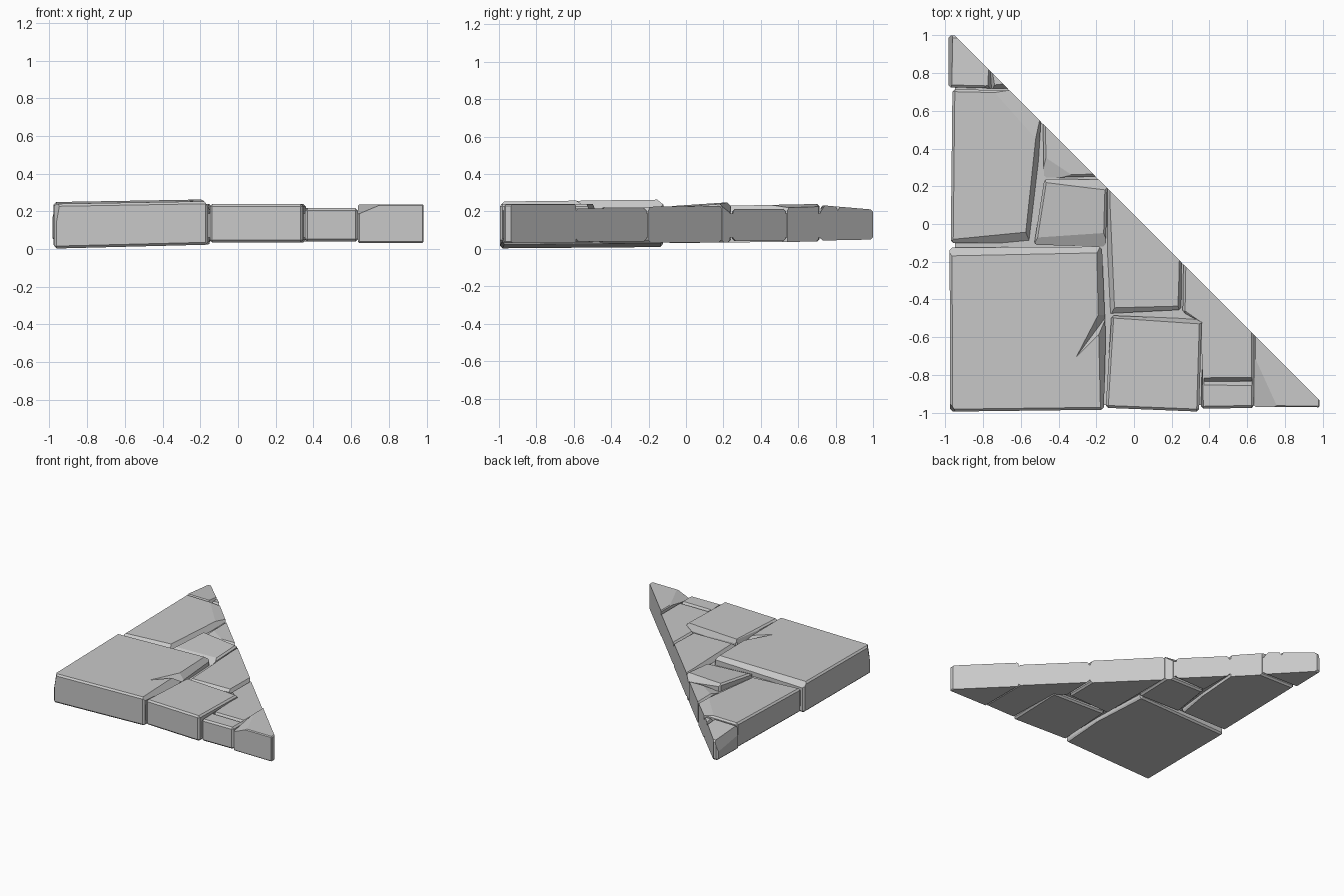
import bpy, bmesh
from mathutils import Vector

cube = bpy.data.objects.get("Cube")
if cube:
    bpy.data.objects.remove(cube)

stone = bpy.data.materials.new("pale_grey_stone")
stone.use_nodes = True
stone.diffuse_color = (0.58, 0.58, 0.58, 1)
stone.node_tree.nodes["Principled BSDF"].inputs["Base Color"].default_value = (0.58, 0.58, 0.58, 1)

DIAGONAL = Vector((1, 1, 0)).normalized()


def slice_off(bm, point, normal):
    """Remove everything beyond a plane and close the cut."""
    geom = bm.verts[:] + bm.edges[:] + bm.faces[:]
    bmesh.ops.bisect_plane(bm, geom=geom, plane_co=point, plane_no=normal, clear_outer=True)
    rim = [e for e in bm.edges if e.is_boundary]
    if rim:
        bmesh.ops.holes_fill(bm, edges=rim, sides=0)


def finish(bm, name):
    bmesh.ops.recalc_face_normals(bm, faces=bm.faces)
    mesh = bpy.data.meshes.new(name)
    bm.to_mesh(mesh)
    bm.free()
    mesh.materials.append(stone)
    obj = bpy.data.objects.new(name, mesh)
    bpy.context.collection.objects.link(obj)
    return obj


def slab(name, outline, top, bottom, chips=(), worn=0.013, line=0.05):
    """Tilted prism with worn edges, chipped, then cut along the diagonal."""
    bm = bmesh.new()
    rings = []
    for a, b, c in (bottom, top):
        rings.append([bm.verts.new((x, y, a + b * x + c * y)) for x, y in outline])
    low, high = rings
    bm.faces.new(low[::-1])
    bm.faces.new(high)
    for i in range(len(low)):
        j = (i + 1) % len(low)
        bm.faces.new((low[i], low[j], high[j], high[i]))
    center = sum((v.co for v in bm.verts), Vector()) / len(bm.verts)
    if worn:
        bmesh.ops.bevel(bm, geom=bm.edges[:], offset=worn, segments=1, affect='EDGES')
    for chip in chips:
        p, q, r = map(Vector, chip)
        n = (q - p).cross(r - p).normalized()
        slice_off(bm, p, n if n.dot(p - center) > 0 else -n)
    slice_off(bm, DIAGONAL * line / 2 ** 0.5, DIAGONAL)
    return finish(bm, name)


def crack(obj, start, end, start_width, end_width, surface, depth):
    """Cut a V-shaped groove into the top of a slab."""
    a, b = Vector(start), Vector(end)
    side = Vector((-(b - a).y, (b - a).x)).normalized()
    bm = bmesh.new()
    for p, w, d in ((a, start_width, depth * start_width / end_width), (b, end_width, depth)):
        for s in (-1, 1):
            for z in (surface, surface + 0.1):
                bm.verts.new((*(p + side * w * s), z))
        bm.verts.new((*p, surface - d))
    bmesh.ops.convex_hull(bm, input=bm.verts)
    cutter = finish(bm, "crack_cutter")
    cutter.hide_render = True
    mod = obj.modifiers.new("crack", 'BOOLEAN')
    mod.operation, mod.solver, mod.object = 'DIFFERENCE', 'EXACT', cutter
    graph = bpy.context.evaluated_depsgraph_get()
    obj.data = bpy.data.meshes.new_from_object(obj.evaluated_get(graph))
    obj.modifiers.clear()
    bpy.data.objects.remove(cutter)


# Mortar core showing at the bottom of the seams
slab("core", [(-.95, -.96), (.965, -.96), (.965, -.7), (-.7, .965), (-.95, .965)],
     (.19, 0, 0), (.062, 0, 0), worn=0, line=.046)

# Large corner slab
corner = slab("corner_slab", [(-.975, -.995), (-.16, -.985), (-.15, -.6), (-.17, -.12), (-.978, -.125)],
              (.268, .017, .012), (.035, .025, .008),
              [((-.98, -.17, .25), (-.98, -.11, .2), (-.2, -.12, .235)),
               ((-.19, -.99, .27), (-.14, -.99, .2), (-.16, -.6, .22)),
               ((-.98, -.94, .25), (-.94, -1, .25), (-.97, -.99, .12))])
crack(corner, (-.31, -.71), (-.14, -.48), .004, .045, .262, .07)

# Left edge slab
slab("left_slab", [(-.972, -.1), (-.55, -.1), (-.515, .2), (-.49, .6), (-.5, .705), (-.963, .715)],
     (.226, 0, .02), (.032, 0, .01),
     [((-.97, -.08, .226), (-.55, -.04, .226), (-.7, -.1, .19)),
      ((-.56, .1, .23), (-.51, .55, .235), (-.51, .2, .17)),
      ((-.75, .71, .24), (-.52, .45, .235), (-.55, .66, .215))])

# Inner square slab
inner = slab("inner_slab", [(-.53, -.11), (-.15, -.12), (-.14, .235), (-.475, .24)],
             (.224, -.02, .07), (.034, 0, 0),
             [((-.5, -.09, .22), (-.15, -.14, .18), (-.2, -.06, .22)),
              ((-.47, .22, .249), (-.15, .18, .24), (-.3, .24, .205))])

# Apex slab
apex = slab("apex_slab", [(-.985, .725), (-.58, .715), (-.58, 1), (-.985, 1)],
            (.295, 0, -.085), (.03, 0, .02),
            [((-.99, .7, .15), (-.96, .9, .23), (-.985, 1, .12)),
             ((-.9, .72, .232), (-.6, .74, .215), (-.7, .71, .19))])
crack(apex, (-.765, .85), (-.755, .71), .012, .02, .235, .045)

# Small slab on the diagonal
slab("diagonal_slab", [(-.478, .245), (-.1, .255), (-.1, .65), (-.485, .65)],
     (.214, 0, 0), (.042, 0, 0),
     [((-.48, .36, .214), (-.3, .24, .214), (-.47, .25, .19))])

# Middle slab
slab("middle_slab", [(-.14, -.475), (.25, -.455), (.26, .4), (-.14, .4)],
     (.227, 0, .01), (.035, 0, 0),
     [((-.14, -.44, .227), (.25, -.43, .227), (0, -.48, .19)),
      ((-.1, -.45, .227), (-.13, .15, .227), (-.145, -.2, .18)),
      ((.23, -.45, .227), (.24, -.2, .227), (.26, -.3, .18))])

# Front square slab
slab("front_slab", [(-.15, -.975), (.345, -.995), (.36, -.505), (-.12, -.485)],
     (.24, 0, 0), (.035, 0, 0),
     [((-.09, -.5, .24), (.35, -.53, .24), (.1, -.495, .2)),
      ((-.15, -.95, .24), (-.11, -.5, .24), (-.15, -.8, .19))])

# Lower stepped slab
step = slab("stepped_slab", [(.355, -.98), (.637, -.975), (.637, -.3), (.265, -.02), (.258, -.47), (.367, -.51)],
            (.217, 0, 0), (.04, 0, 0))
crack(step, (.37, -.835), (.625, -.835), .02, .022, .218, .03)

# Pointed tip slab
slab("tip_slab", [(.637, -.97), (.985, -.972), (.985, -.7), (.637, -.3)],
     (.237, 0, 0), (.032, 0, 0),
     [((.637, -.97, .185), (.76, -.97, .237), (.66, -.75, .237))], worn=.007)
